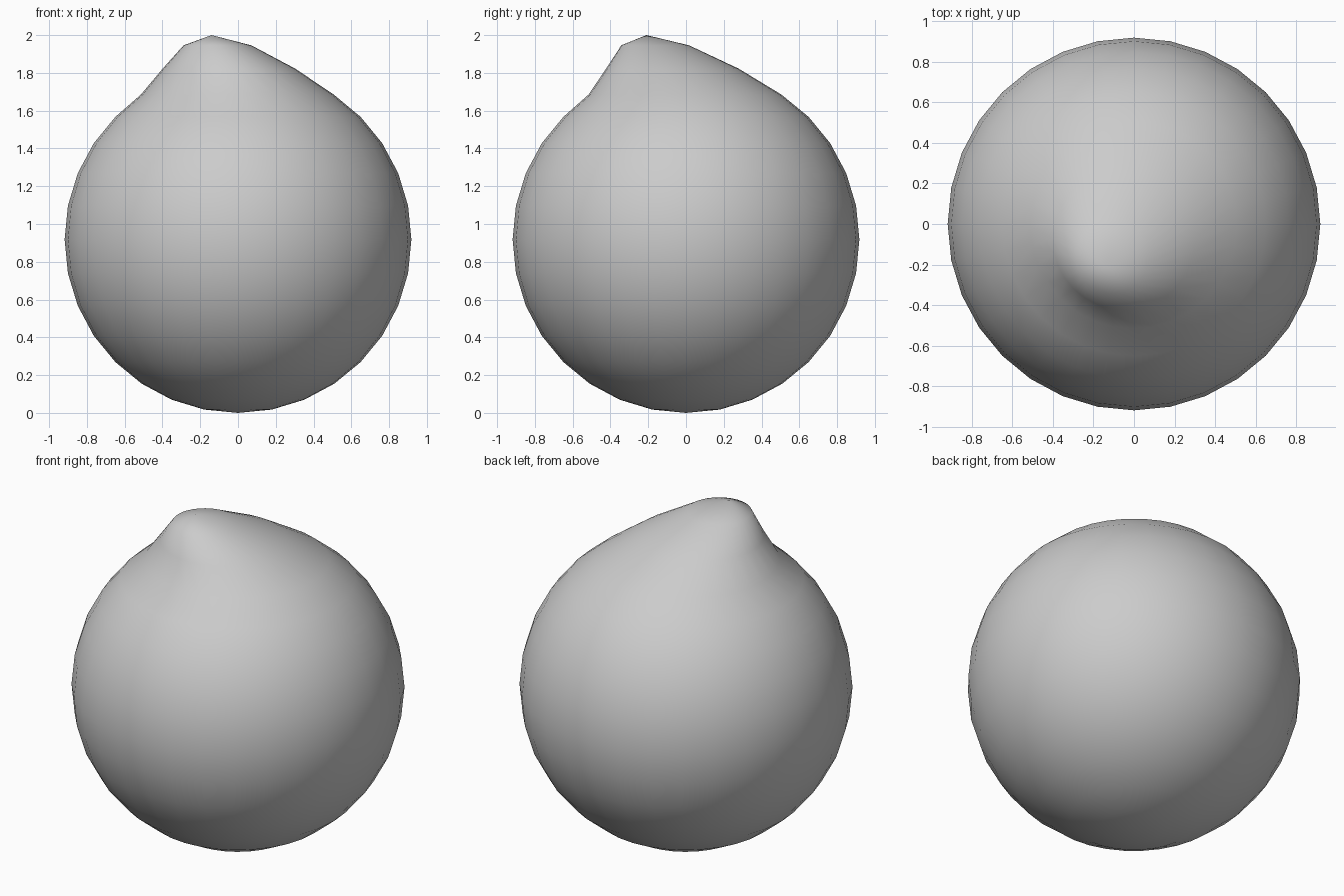
import bpy
from mathutils import Vector

if "Cube" in bpy.data.objects:
    bpy.data.objects.remove(bpy.data.objects["Cube"])

# Smooth ball standing on the ground
R = 0.918
bpy.ops.mesh.primitive_uv_sphere_add(segments=32, ring_count=16, radius=R,
                                     location=(0, 0, R))
ball = bpy.context.object
ball.name = "lopsided_ball"

# Pull the top into a leaning nub with a smooth falloff
top = Vector((0, 0, R))
pull = Vector((-0.14, -0.21, 2 - 2 * R))
reach = 0.59
for v in ball.data.vertices:
    d = max(0, 1 - (v.co - top).length / reach)
    v.co += pull * (3 * d**2 - 2 * d**3)

bpy.ops.object.shade_smooth()
